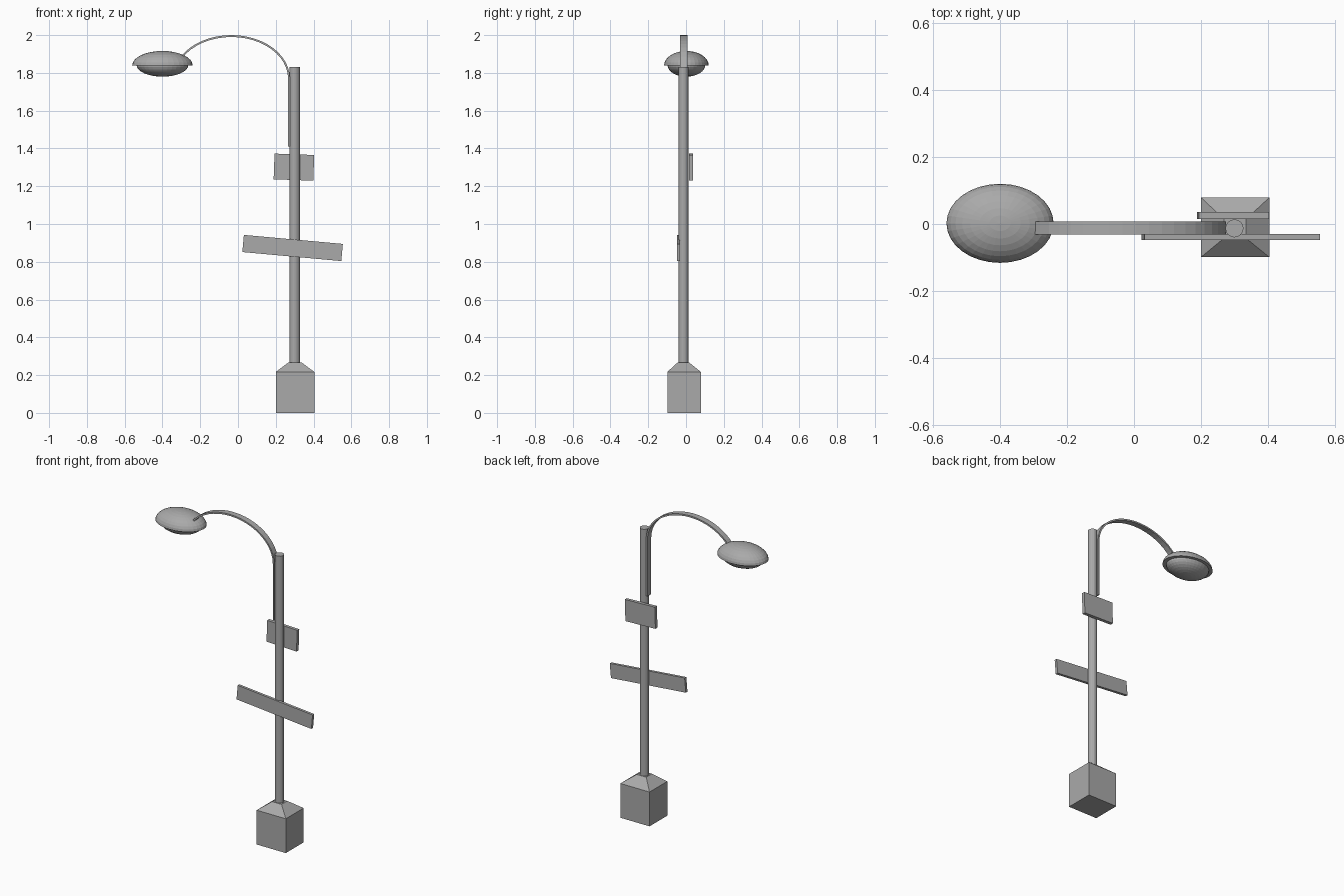
import bpy, bmesh
from math import cos, sin, pi, radians
from mathutils import Matrix

cube = bpy.data.objects.get("Cube")
if cube:
    bpy.data.objects.remove(cube)

grey = bpy.data.materials.new("plain_grey")
grey.use_nodes = True
colour = (0.4, 0.4, 0.4, 1)
grey.diffuse_color = colour
grey.node_tree.nodes["Principled BSDF"].inputs["Base Color"].default_value = colour

POLE_X, POLE_Y = 0.3, -0.013


def finish(name, bm):
    bmesh.ops.recalc_face_normals(bm, faces=bm.faces)
    mesh = bpy.data.meshes.new(name)
    bm.to_mesh(mesh)
    bm.free()
    mesh.materials.append(grey)
    obj = bpy.data.objects.new(name, mesh)
    bpy.context.collection.objects.link(obj)
    return obj


def box(name, centre, size, tilt=0):
    bm = bmesh.new()
    bmesh.ops.create_cube(bm, size=1)
    bm.transform(Matrix.Translation(centre) @ Matrix.Rotation(radians(tilt), 4, 'Y')
                 @ Matrix.Diagonal((*size, 1)))
    return finish(name, bm)


def half_ellipsoid(name, centre, radii, upper):
    """Closed half of a squashed sphere, cut at its equator."""
    bm = bmesh.new()
    bmesh.ops.create_uvsphere(bm, u_segments=32, v_segments=16, radius=1)
    geom = bm.verts[:] + bm.edges[:] + bm.faces[:]
    bmesh.ops.bisect_plane(bm, geom=geom, plane_co=(0, 0, 0), plane_no=(0, 0, 1),
                           clear_inner=upper, clear_outer=not upper)
    rim = [e for e in bm.edges if e.is_boundary]
    bmesh.ops.contextual_create(bm, geom=rim)
    bm.transform(Matrix.Translation(centre) @ Matrix.Diagonal((*radii, 1)))
    return finish(name, bm)


# Square footing with a tapered cap
bm = bmesh.new()
rings = []
for x0, x1, y0, y1, z in ((0.2, 0.404, -0.099, 0.079, 0),
                          (0.2, 0.404, -0.099, 0.079, 0.217),
                          (0.268, 0.335, -0.043, 0.015, 0.268)):
    rings.append([bm.verts.new((x, y, z))
                  for x, y in ((x0, y0), (x1, y0), (x1, y1), (x0, y1))])
for low, high in zip(rings, rings[1:]):
    for i in range(4):
        j = (i + 1) % 4
        bm.faces.new((low[i], low[j], high[j], high[i]))
bm.faces.new(rings[0])
bm.faces.new(rings[-1])
finish("footing", bm)

# Round pole
bm = bmesh.new()
bmesh.ops.create_cone(bm, cap_ends=True, segments=16, radius1=0.027, radius2=0.027, depth=1.57)
bm.transform(Matrix.Translation((POLE_X, POLE_Y, 1.045)))
finish("pole", bm)

# Arched flat arm: a strip thickened by a modifier
path = [(0.27, 1.41)]
steps = 20
for i in range(steps + 1):
    a = radians(150) * i / steps
    path.append((-0.035 + 0.305 * cos(a), 1.77 + 0.225 * sin(a)))
bm = bmesh.new()
pairs = [[bm.verts.new((x, y, z)) for y in (-0.031, 0.007)] for x, z in path]
for (a, b), (c, d) in zip(pairs, pairs[1:]):
    bm.faces.new((a, b, d, c))
arm = finish("arm", bm)
thick = arm.modifiers.new("thickness", 'SOLIDIFY')
thick.thickness = 0.01
thick.offset = 0

# Lamp head: shade above, smaller globe below
half_ellipsoid("lamp_shade", (-0.4, 0.002, 1.84), (0.16, 0.118, 0.076), True)
half_ellipsoid("lamp_globe", (-0.4, 0.002, 1.842), (0.137, 0.1, 0.062), False)

# Two tilted blank boards
box("small_board", (0.296, 0.026, 1.301), (0.21, 0.021, 0.136), 2)
box("long_board", (0.289, -0.039, 0.873), (0.526, 0.017, 0.091), 5.2)
